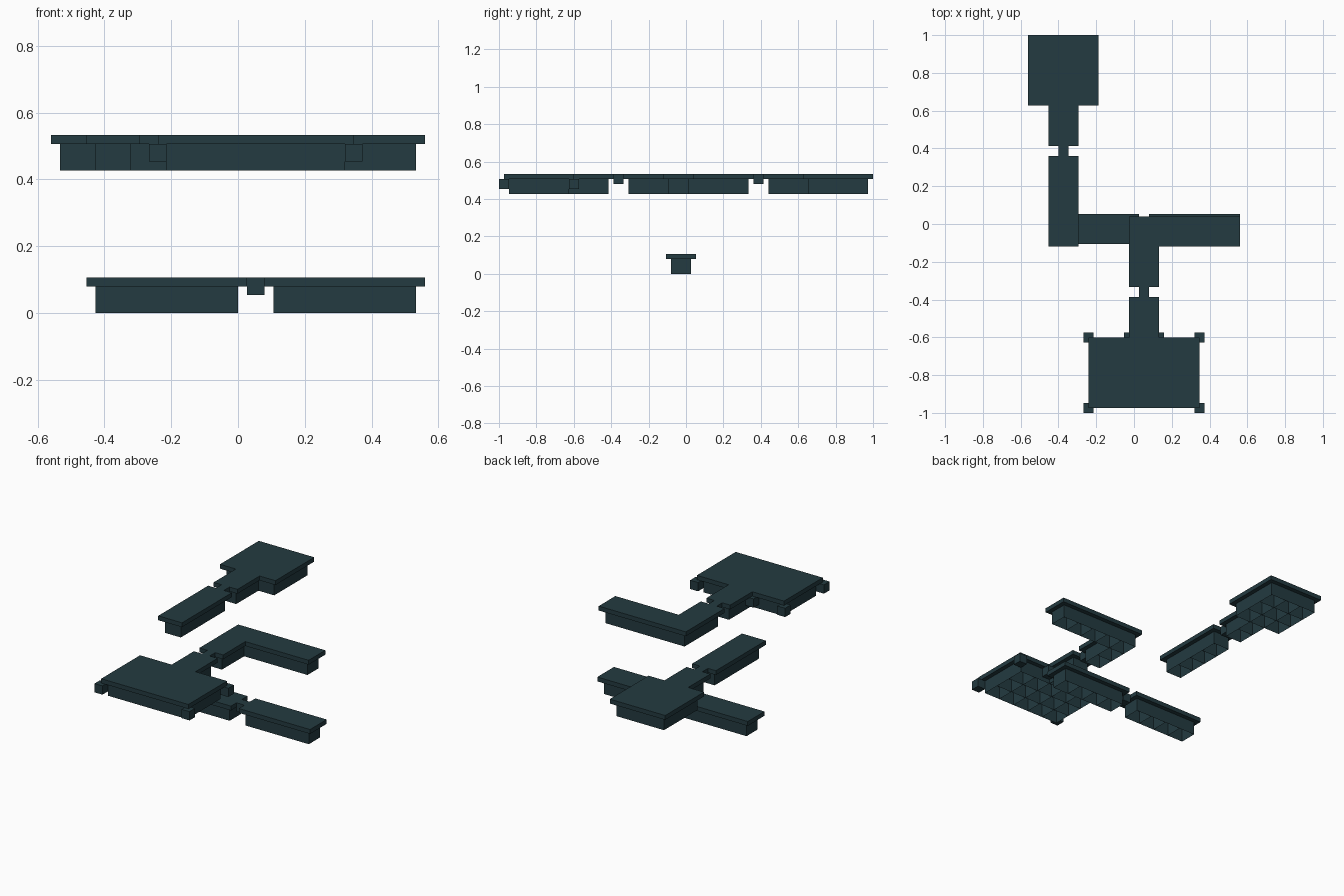
import bpy, bmesh, math

if "Cube" in bpy.data.objects:
    bpy.data.objects.remove(bpy.data.objects["Cube"])

U = 2 / 18.75          # one floor tile
Q = U / 4              # overhang / slab thickness
TOP_Z = 4 * U          # base height of the upper storey
UP_Y = U / 8           # tile grid offset of the upper storey
LOW_Y = U / 4          # tile grid offset of the lower storey

mat = bpy.data.materials.new("dark_teal")
mat.diffuse_color = (0.017, 0.043, 0.052, 1)
mat.use_nodes = True
mat.node_tree.nodes["Principled BSDF"].inputs["Base Color"].default_value = mat.diffuse_color


def finish(bm, name, loc):
    me = bpy.data.meshes.new(name)
    bm.to_mesh(me)
    bm.free()
    me.materials.append(mat)
    ob = bpy.data.objects.new(name, me)
    ob.location = loc
    bpy.context.collection.objects.link(ob)
    return ob


def cells(c0, c1, r0, r1):
    return {(i, j) for i in range(c0, c1 + 1) for j in range(r0, r1 + 1)}


SIDES = [((1, 0), (1, 0), (1, 1)), ((0, 1), (1, 1), (0, 1)),
         ((-1, 0), (0, 1), (0, 0)), ((0, -1), (0, 0), (1, 0))]


def walls(bm, group, size, z0, z1, inner):
    """Upright sheets round every cell; inner also adds the partitions."""
    done = set()
    for i, j in sorted(group):
        for (dx, dy), a, b in SIDES:
            p, q = (i + a[0], j + a[1]), (i + b[0], j + b[1])
            key = frozenset((p, q))
            if key in done or (not inner and (i + dx, j + dy) in group):
                continue
            done.add(key)
            bm.faces.new([bm.verts.new((x * size, y * size, z)) for (x, y), z in
                          ((p, z0), (q, z0), (q, z1), (p, z1))])


def floor_section(name, group, y, z):
    # hollow tile cells, open underneath
    bm = bmesh.new()
    walls(bm, group, U, 0, 3 * Q, True)
    bmesh.ops.remove_doubles(bm, verts=bm.verts, dist=1e-5)
    finish(bm, name + "_skirt", (0, y, z))
    # overhanging slab, traced on a quarter-tile grid
    sub = {(4 * i + a, 4 * j + b) for i, j in group
           for a in range(-1, 5) for b in range(-1, 5)}
    bm = bmesh.new()
    walls(bm, sub, Q, 3 * Q, 4 * Q, False)
    for i, j in sub:
        ring = [(i, j), (i + 1, j), (i + 1, j + 1), (i, j + 1)]
        bm.faces.new([bm.verts.new((x * Q, v * Q, 4 * Q)) for x, v in ring])
        bm.faces.new([bm.verts.new((x * Q, v * Q, 3 * Q)) for x, v in ring[::-1]])
    bmesh.ops.remove_doubles(bm, verts=bm.verts, dist=1e-5)
    bmesh.ops.dissolve_limit(bm, angle_limit=math.radians(1),
                             verts=bm.verts, edges=bm.edges)
    finish(bm, name + "_slab", (0, y, z))


def block(name, x, y, z):
    bm = bmesh.new()
    bmesh.ops.create_cube(bm, size=2 * Q)
    finish(bm, name, (x, y, z))


# upper storey floors
floor_section("small_room", cells(-5, -3, 6, 8) | cells(-4, -4, 4, 5), UP_Y, TOP_Z)
floor_section("left_corridor", cells(-4, -4, -1, 2), UP_Y, TOP_Z)
floor_section("bent_corridor", cells(0, 4, -1, -1) | cells(0, 0, -3, -2), UP_Y, TOP_Z)
floor_section("large_room", cells(-2, 2, -9, -7) | cells(0, 0, -6, -5), UP_Y, TOP_Z)

# lower storey floors
floor_section("lower_left_corridor", cells(-4, -1, -1, -1), LOW_Y, 0)
floor_section("lower_right_corridor", cells(1, 4, -1, -1), LOW_Y, 0)

# blocks joining the sections, flush with the floor
for name, col, row, y, z in (("left_door_link", -4, 3, UP_Y, TOP_Z),
                             ("right_door_link", 0, -4, UP_Y, TOP_Z),
                             ("lower_door_link", 0, -1, LOW_Y, 0)):
    block(name, (col + 0.5) * U, (row + 0.5) * U + y, z + 3 * Q)

# corner blocks under the large room slab
back, front = UP_Y - 6 * U + Q, UP_Y - 9 * U - Q
for x, y in ((-2 * U - Q, back), (3 * U + Q, back), (-2 * U - Q, front),
             (3 * U + Q, front), (-Q, back), (U + Q, back)):
    block("corner_block", x, y, TOP_Z + 2 * Q)
